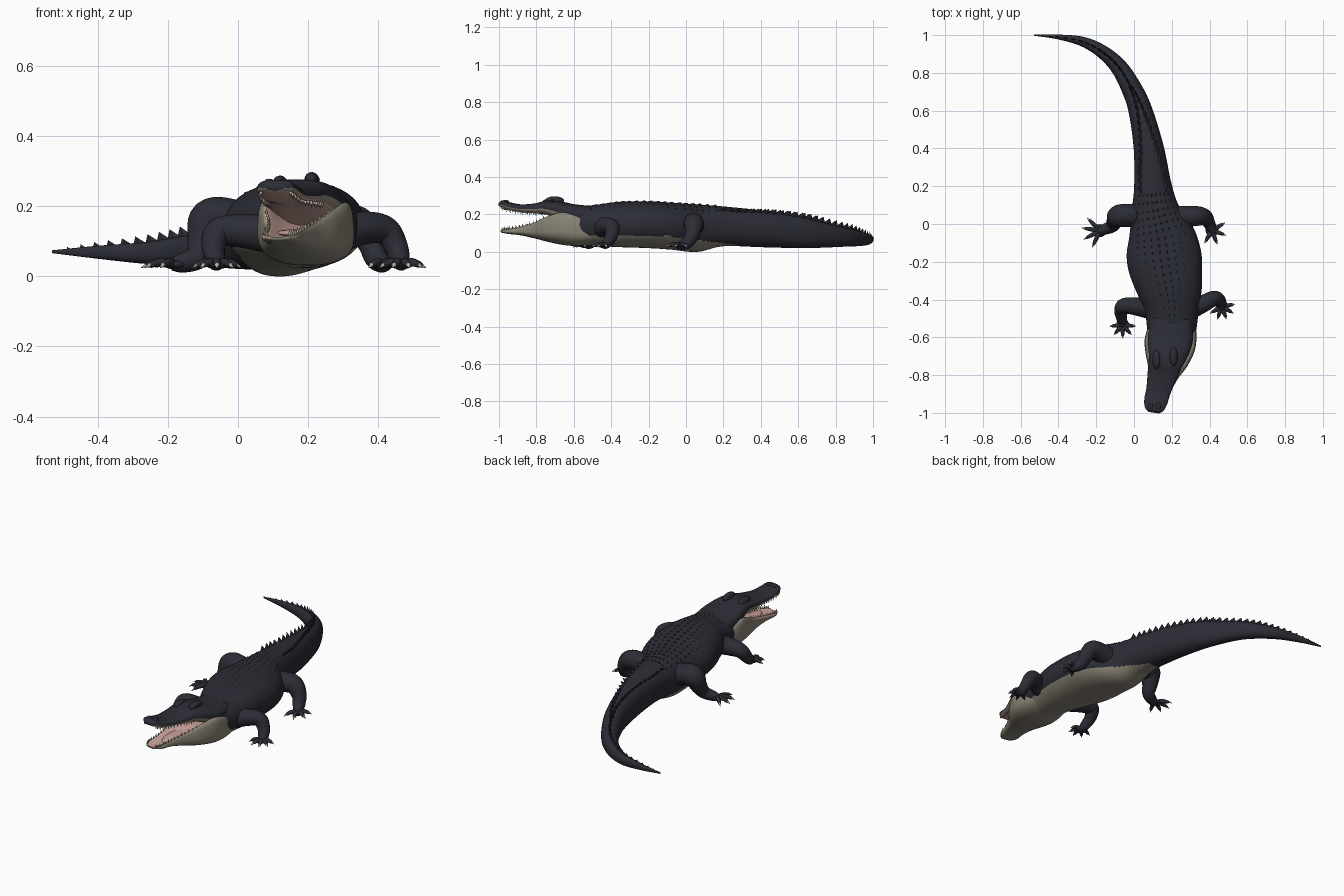
import bpy, bmesh, math
from mathutils import Vector

if "Cube" in bpy.data.objects:
    bpy.data.objects.remove(bpy.data.objects["Cube"], do_unlink=True)


def material(name, rgb):
    m = bpy.data.materials.new(name)
    m.use_nodes = True
    m.diffuse_color = (*rgb, 1)
    m.node_tree.nodes["Principled BSDF"].inputs["Base Color"].default_value = (*rgb, 1)
    return m


MATS = [material("dark hide", (.025, .026, .036)),
        material("pale belly", (.26, .235, .185)),
        material("mouth pink", (.58, .36, .32)),
        material("ivory", (.5, .46, .37)),
        material("eye black", (.008, .008, .008))]
HIDE, BELLY, PINK, IVORY, EYE = range(len(MATS))
Z = Vector((0, 0, 1))


def finish(name, bm, rule, smooth=True):
    """Turn a bmesh into an object and colour each face by a rule."""
    bmesh.ops.recalc_face_normals(bm, faces=bm.faces)
    for f in bm.faces:
        f.smooth = smooth
        f.material_index = rule(f.calc_center_median(), f.normal) if callable(rule) else rule
    mesh = bpy.data.meshes.new(name)
    bm.to_mesh(mesh)
    bm.free()
    for m in MATS:
        mesh.materials.append(m)
    bpy.context.collection.objects.link(bpy.data.objects.new(name, mesh))


def spline(pts, n):
    """Smooth curve through tuples of any length."""
    pts = [Vector(p) for p in pts]
    ext = [2 * pts[0] - pts[1]] + pts + [2 * pts[-1] - pts[-2]]
    out = []
    for a, b, c, d in zip(ext, ext[1:], ext[2:], ext[3:]):
        for k in range(n):
            t = k / n
            out.append(b + (c - a) * (t / 2) + (a * 2 - b * 5 + c * 4 - d) * (t * t / 2)
                       + (b * 3 - a - c * 3 + d) * (t ** 3 / 2))
    return out + [pts[-1]]


def bend(v, p):
    return math.copysign(abs(v) ** p, v)


def trough(v):
    """Section height whose upper half dips between two rims."""
    return v if v < 0 else 2.44 * (v - .9 * v ** 3)


def loft(name, stations, rule, n=8, seg=40, power=1, level=True, shape=float):
    """Skin sections (x, y, z, half width, half height); return the section frames."""
    samples = spline(stations, n)
    pos = [Vector(s[:3]) for s in samples]
    frames, rings, side = [], [], None
    bm = bmesh.new()
    for i, s in enumerate(samples):
        t = pos[min(i + 1, len(pos) - 1)] - pos[max(i - 1, 0)]
        if level:
            t.z = 0
        t.normalize()
        side = t.cross(Z) if level or side is None else side - t * side.dot(t)
        side.normalize()
        up = side.cross(t)
        w, h = max(s[3], .001), max(s[4], .001)
        frames.append((pos[i], t, side.copy(), up, w, h))
        ring = []
        for k in range(seg):
            a = math.tau * (k + .5) / seg
            ring.append(bm.verts.new(pos[i] + side * w * bend(math.cos(a), power)
                                     + up * h * shape(bend(math.sin(a), power))))
        rings.append(ring)
    for r, q in zip(rings, rings[1:]):
        for k in range(seg):
            j = (k + 1) % seg
            bm.faces.new((r[k], r[j], q[j], q[k]))
    bm.faces.new(rings[0])
    bm.faces.new(rings[-1])
    finish(name, bm, rule)
    return frames


def profile(rows):
    """Rows of (x, y, bottom, top, half width) as loft sections."""
    return [(x, y, (b + t) / 2, w, (t - b) / 2) for x, y, b, t, w in rows]


def ball(name, centre, size, mat):
    bm = bmesh.new()
    bmesh.ops.create_uvsphere(bm, u_segments=20, v_segments=12, radius=1)
    for v in bm.verts:
        v.co = Vector([c + a * s for c, a, s in zip(centre, v.co, size)])
    finish(name, bm, mat)


# Trunk and tail
def trunk_colour(c, n):
    return BELLY if c.z < .085 - max(0, c.y + .1) * .13 and c.y < .28 and c.x > -.05 else HIDE


trunk = loft("trunk_and_tail", profile([
    (.2, -.575, .035, .24, .128), (.2, -.45, .03, .256, .145), (.19, -.35, .025, .268, .172),
    (.163, -.2, .02, .27, .198), (.147, -.08, .012, .263, .183), (.115, .06, 0, .254, .132),
    (.1, .2, .03, .243, .1), (.078, .4, .025, .222, .08), (.034, .6, .02, .19, .063),
    (-.014, .72, .022, .16, .054), (-.08, .83, .027, .133, .045), (-.165, .91, .03, .113, .036),
    (-.27, .965, .036, .097, .026), (-.4, .99, .05, .087, .013), (-.53, 1, .066, .074, .003)]),
    trunk_colour, n=16, seg=72, power=.92)

# Keeled back scutes and tail crest
bm = bmesh.new()


def scute(frame, frac, length, width, height):
    p, t, side, up, w, h = frame
    rise = math.sqrt(1 - frac * frac)
    base = p + side * w * frac + up * h * rise * .985
    out = (side * frac * h + up * rise * w).normalized()
    across = out.cross(t)
    pts = [base - t * length - out * .004, base + across * width - out * .006,
           base + t * length - out * .004, base - across * width - out * .006,
           base + t * length * .75 + out * height]
    v = [bm.verts.new(q) for q in pts]
    for k in range(4):
        bm.faces.new((v[k], v[(k + 1) % 4], v[4]))
    bm.faces.new(v[:4])


travel, last = 0, trunk[0][0]
for fr in trunk:
    travel += (fr[0] - last).length
    last = fr[0]
    if travel < .034:
        continue
    travel = 0
    y, small = last.y, min(1, fr[5] / .045)
    if y < .16:
        for f in (.1, .3, .5, .68):
            for s in (-1, 1):
                scute(fr, f * s, .022, .02, .007)
    elif y < .72:
        merge = min(1, (.78 - y) * 2)
        for s in (-1, 1):
            scute(fr, .62 * merge * s, .03, .01, .026)
    else:
        scute(fr, 0, .032 * small, .01 * small, .027 * small)
finish("back_scutes", bm, HIDE, smooth=False)


# Head with upper jaw
def head_colour(c, n):
    if n.z < -.75 and c.y < -.58:
        return PINK
    return BELLY if n.z < -.15 and c.y < -.66 else HIDE


upper = loft("head_and_upper_jaw", profile([
    (.2, -.5, .12, .245, .108), (.193, -.6, .14, .255, .12), (.18, -.68, .175, .272, .106),
    (.165, -.74, .198, .275, .09), (.15, -.8, .205, .26, .08), (.13, -.88, .212, .254, .066),
    (.115, -.94, .224, .264, .062), (.108, -.98, .235, .275, .05), (.105, -.999, .245, .262, .027)]),
    head_colour, power=.75)


# Troughed lower jaw, cheeks and throat
def jaw_colour(c, n):
    mid = .2 + (c.y + .56) * .22
    half = .118 + (c.y + .66) * .22
    return PINK if n.z > .2 and c.y < -.62 and abs(c.x - mid) < half * .85 else BELLY


lower = loft("lower_jaw_and_throat", profile([
    (.2, -.47, .05, .13, .11), (.2, -.56, .032, .185, .13), (.19, -.64, .035, .212, .136),
    (.175, -.72, .05, .19, .115), (.155, -.8, .07, .155, .08), (.135, -.88, .088, .132, .06),
    (.12, -.95, .096, .12, .053), (.113, -.985, .103, .115, .033)]),
    jaw_colour, power=.8, shape=trough)

ball("tongue", (.15, -.8, .122), (.04, .12, .012), PINK)

# Teeth along both jaws
bm = bmesh.new()
for frames, way, level in ((upper, -1, -.7), (lower, 1, .9)):
    for i, (p, t, side, up, w, h) in enumerate(frames):
        if not -.985 < p.y < -.74 or i % 2:
            continue
        for s in (-1, 1):
            root = p + side * w * .86 * s + up * h * level
            ring = [bm.verts.new(root + (t * math.cos(a) + side * math.sin(a)) * .005)
                    for a in (math.tau * k / 6 for k in range(6))]
            tip = bm.verts.new(root + Z * way * (.02 if i % 4 else .015))
            for k in range(6):
                bm.faces.new((ring[k], ring[(k + 1) % 6], tip))
            bm.faces.new(ring)
finish("teeth", bm, IVORY)

# Eyes, brows and nostrils
for s, label in ((1, "left"), (-1, "right")):
    x, y, z = .165 + .045 * s, -.71 + .008 * s, .27 + .005 * s
    ball(label + "_brow", (x, y, z), (.021, .05, .022), HIDE)
    ball(label + "_eye", (x + .012 * s, y - .012, z), (.011, .014, .011), EYE)
    ball(label + "_nostril", (.109 + .02 * s, -.965, .27), (.014, .018, .008), HIDE)


# Legs, feet and clawed toes
def limb(label, path, foot, heading, spread, count, reach):
    loft(label + "_leg", [(*p, p[-1]) for p in path], HIDE, n=6, seg=20, level=False)
    ball(label + "_foot", foot, (.034, .034, .014), HIDE)
    centre = Vector(foot)
    for k in range(count):
        a = math.radians(heading + spread * (2 * k / (count - 1) - 1))
        d = Vector((math.cos(a), math.sin(a), 0)) * reach
        rows = [(0, 0, .014), (.45, .006, .012), (.75, 0, .009), (.84, -.002, .006), (1, -.01, .001)]
        toe = [(*(centre + d * f + Z * up), r, r) for f, up, r in rows]
        loft(f"{label}_toe_{k + 1}", toe,
             lambda c, n: IVORY if (c - centre).length > reach * .85 else HIDE,
             n=3, seg=10)


limb("front_right", [
    (.09, -.45, .12, .055), (0, -.435, .13, .047), (-.055, -.435, .125, .041),
    (-.07, -.465, .085, .034), (-.063, -.51, .045, .027), (-.06, -.54, .034, .018)],
    (-.06, -.535, .034), -90, 85, 5, .07)
limb("front_left", [
    (.28, -.46, .12, .055), (.36, -.425, .138, .047), (.42, -.395, .13, .041),
    (.45, -.4, .085, .034), (.463, -.425, .045, .027), (.467, -.45, .034, .018)],
    (.465, -.437, .034), -70, 80, 5, .072)
limb("rear_right", [
    (.06, .045, .13, .062), (-.02, .045, .16, .061), (-.08, .042, .16, .06),
    (-.1, .02, .1, .045), (-.115, -.01, .055, .035), (-.16, -.03, .038, .028),
    (-.19, -.035, .034, .018)],
    (-.18, -.035, .034), 190, 55, 4, .098)
limb("rear_left", [
    (.17, .04, .13, .06), (.27, .04, .15, .056), (.34, .042, .148, .052),
    (.378, .035, .1, .041), (.393, .012, .055, .034), (.41, -.02, .038, .028),
    (.425, -.045, .034, .018)],
    (.413, -.033, .034), -45, 75, 4, .08)
